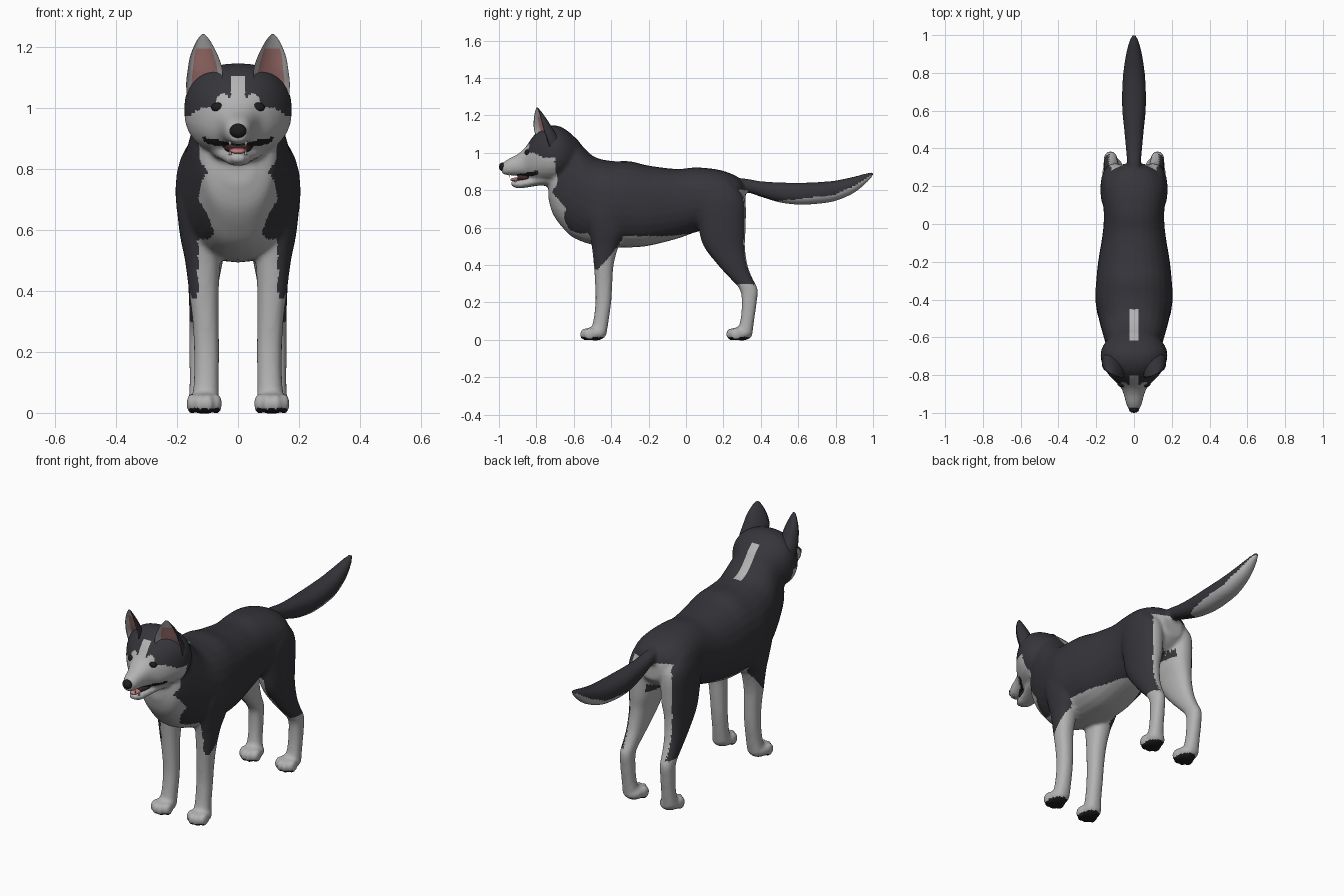
import bpy, bmesh, math
from mathutils import Vector, Matrix

if "Cube" in bpy.data.objects:
    bpy.data.objects.remove(bpy.data.objects["Cube"])

COLS = {"dark_coat": (.036, .036, .043), "light_coat": (.45, .45, .45), "black_skin": (.012, .012, .013),
        "ear_pink": (.42, .20, .19), "tongue_pink": (.55, .2, .2), "mouth_dark": (.05, .02, .02),
        "tooth_white": (.75, .74, .7)}
MATS = []
for n, c in COLS.items():
    m = bpy.data.materials.new(n)
    m.diffuse_color = (*c, 1)
    m.use_nodes = True
    m.node_tree.nodes["Principled BSDF"].inputs["Base Color"].default_value = m.diffuse_color
    MATS.append(m)
DARK, LIGHT, BLACK, PINK, TONGUE, MOUTH, TOOTH = range(7)


def catmull(rows, steps=5):
    out = []
    for i in range(len(rows) - 1):
        p = [rows[max(0, min(len(rows) - 1, i + k))] for k in (-1, 0, 1, 2)]
        for s in range(steps):
            t = s / steps
            out.append([.5 * (2 * b + (c - a) * t + (2 * a - 5 * b + 4 * c - d) * t * t
                              + (3 * b - a - 3 * c + d) * t ** 3) for a, b, c, d in zip(*p)])
    return out + [list(rows[-1])]


def superellipse(a, e=.88):
    f = lambda v: math.copysign(abs(v) ** e, v)
    return f(math.cos(a)), f(math.sin(a))


def loft(bm, rows, axis, shape=superellipse, n=28, paint=None):
    """rows: cx, cy, cz, half width, half height; rings stand across y or z."""
    rings = []
    for cx, cy, cz, rw, rh in catmull(rows):
        ring = []
        for k in range(n):
            u, v = shape(2 * math.pi * k / n)
            off = (u * rw, 0, v * rh) if axis == 'y' else (u * rw, v * rh, 0)
            ring.append(bm.verts.new((cx + off[0], cy + off[1], cz + off[2])))
        rings.append(ring)
    faces = [bm.faces.new(rings[0]), bm.faces.new(rings[-1])]
    for a, b in zip(rings, rings[1:]):
        for k in range(n):
            f = bm.faces.new((a[k], a[(k + 1) % n], b[(k + 1) % n], b[k]))
            if paint:
                f.material_index = paint((k + .5) / n, f.calc_center_median().z)
            faces.append(f)
    bmesh.ops.recalc_face_normals(bm, faces=faces)


def profile(rows):
    """y, bottom z, top z, half width -> loft rows."""
    return [(0, y, (b + t) / 2, w, (t - b) / 2) for y, b, t, w in rows]


def ball(bm, c, r):
    bmesh.ops.create_uvsphere(bm, u_segments=20, v_segments=12, radius=1,
                              matrix=Matrix.Translation(c) @ Matrix.Diagonal((*r, 1)))


def make(bm, name, mat=None):
    me = bpy.data.meshes.new(name)
    for m in MATS:
        me.materials.append(m)
    bm.normal_update()
    for f in bm.faces:
        f.smooth = True
        if mat is not None:
            f.material_index = mat
    bm.to_mesh(me)
    bm.free()
    ob = bpy.data.objects.new(name, me)
    bpy.context.collection.objects.link(ob)
    return ob


def graph(t, pts):
    if t <= pts[0][0]:
        return pts[0][1]
    for (a, u), (b, v) in zip(pts, pts[1:]):
        if t <= b:
            return u + (v - u) * (t - a) / (b - a)
    return pts[-1][1]


# ---- body: overlapping lofts fused by a voxel remesh
bm = bmesh.new()
# torso and neck
loft(bm, profile([(-.735, .75, .86, .05), (-.71, .67, .98, .11), (-.66, .60, 1.10, .14),
                  (-.6, .545, 1.085, .16), (-.5, .508, .985, .187), (-.4, .496, .957, .205),
                  (-.3, .494, .955, .2), (-.2, .503, .932, .19), (-.05, .54, .914, .166),
                  (.05, .575, .922, .16), (.15, .60, .914, .168), (.22, .62, .897, .16),
                  (.28, .66, .868, .125), (.318, .70, .82, .06)]), 'y')
# skull and muzzle
loft(bm, profile([(-.985, .888, .942, .026), (-.95, .88, .967, .042), (-.9, .878, .993, .055),
                  (-.86, .872, 1.028, .074), (-.82, .855, 1.085, .115), (-.78, .845, 1.125, .147),
                  (-.73, .84, 1.145, .172), (-.68, .845, 1.143, .176), (-.63, .87, 1.115, .155),
                  (-.57, .9, 1.06, .1)]), 'y')
# lower jaw
loft(bm, profile([(-.935, .825, .848, .02), (-.9, .81, .855, .04), (-.85, .815, .865, .053),
                  (-.78, .825, .885, .08), (-.7, .82, .92, .1)]), 'y')
# tail
loft(bm, profile([(.22, .79, .87, .035), (.32, .79, .862, .036), (.4, .765, .848, .043),
                  (.5, .735, .842, .052), (.6, .723, .84, .062), (.7, .727, .843, .063),
                  (.8, .743, .852, .057), (.9, .787, .873, .042), (.97, .845, .892, .024),
                  (1.004, .883, .898, .008)]), 'y')
FRONT = [(.14, -.42, .78, .05, .1), (.13, -.42, .68, .07, .12), (.122, -.42, .58, .068, .1),
         (.116, -.432, .5, .058, .072), (.112, -.44, .4, .049, .053), (.106, -.44, .3, .043, .046),
         (.103, -.442, .2, .041, .042), (.104, -.455, .1, .041, .041), (.108, -.47, .03, .046, .045)]
HIND = [(.1, .17, .84, .05, .08), (.1, .18, .75, .076, .135), (.1, .193, .6, .074, .126),
        (.108, .205, .5, .059, .11), (.115, .25, .4, .047, .079), (.12, .295, .33, .04, .06),
        (.124, .335, .27, .036, .048), (.124, .338, .2, .036, .04), (.122, .327, .1, .037, .037),
        (.118, .31, .03, .045, .045)]
for s in (1, -1):
    for rows, py in ((FRONT, -.485), (HIND, .297)):
        loft(bm, [(s * r[0], *r[1:]) for r in rows], 'z')
        # paw and toes
        ball(bm, (s * .111, py, .034), (.053, .06, .038))
        for tx, ty in ((.07, -.03), (.096, -.05), (.126, -.05), (.152, -.03)):
            ball(bm, (s * tx, py + ty, .03), (.0175, .034, .034))
body = make(bm, "dog_body", DARK)
mod = body.modifiers.new("fuse", 'REMESH')
mod.mode = 'VOXEL'
mod.voxel_size = .0095
mod = body.modifiers.new("soften", 'SMOOTH')
mod.factor, mod.iterations = .5, 5
me = bpy.data.meshes.new_from_object(body.evaluated_get(bpy.context.evaluated_depsgraph_get()))
body.modifiers.clear()
body.data = me
me.materials.clear()
for m in MATS:
    me.materials.append(m)

# ---- coat pattern
YLIM = [(.52, -.5), (.61, -.6), (.72, -.61), (.83, -.685), (.94, -.70), (1.02, -.72)]
XLIM = [(.55, .14), (.57, .10), (.59, .078), (.65, .10), (.7, .13), (.755, .12), (.79, .10), (.85, .14), (.88, .3)]
BROW = [(.02, 1.045), (.03, 1.03), (.045, 1.052), (.065, 1.04), (.078, 1.0), (.12, 1.0), (.16, .975)]
TAIL = [(.4, .70), (.5, .745), (.6, .752), (.8, .777), (.9, .825), (1, .885)]


def coat(c, n):
    ax, y, z = abs(c.x), c.y, c.z
    out = n.x if c.x > 0 else -n.x
    if z < .015 and n.z < -.4:
        return BLACK
    if y > .4:
        return LIGHT if z < graph(y, TAIL) else DARK
    if y < -.45 and z > .57:                       # face and chest
        if -.94 < y < -.79 and abs(z - .867 - (y + .93) * .2) < .012:
            return BLACK                           # lips
        if z > .96 and y > -.88:
            if ax < .02 and z < 1.105:
                return LIGHT                       # blaze
            return LIGHT if z < graph(ax, BROW) and y < -.70 else DARK
        return LIGHT if y < graph(z, YLIM) and ax < graph(z, XLIM) else DARK
    if y < -.34 and z < .57:                       # front legs
        return DARK if ax > .132 and z > .375 + max(0, y + .47) * 1.2 else LIGHT
    if y > .03:                                    # hindquarters
        inner = z < .6 and out < .05
        back = z < .8 and n.y > .55 and (ax < .12 or n.y > .85)
        return LIGHT if z < .295 or inner or back or (z < .57 and ax < .07) else DARK
    return LIGHT if z < .555 + .1 * max(0, y + .1) else DARK


for p in me.polygons:
    p.use_smooth = True
    p.material_index = coat(p.center, p.normal)


# ---- ears: crescent rings, open to the front
def crescent(a):
    v = math.sin(a)
    return math.cos(a), v if v >= 0 else -.5 * v


def ear_paint(k, z):
    if k < .5:
        return DARK
    return PINK if z < 1.195 and abs(math.cos(2 * math.pi * k)) < .68 else LIGHT


for s, side in ((1, "left"), (-1, "right")):
    bm = bmesh.new()
    loft(bm, [(s * x, y, z, w, h) for x, y, z, w, h in
              [(.115, -.755, 1.03, .052, .08), (.112, -.772, 1.08, .058, .085), (.108, -.785, 1.125, .057, .072),
               (.111, -.793, 1.17, .046, .052), (.113, -.797, 1.21, .028, .028), (.114, -.798, 1.232, .014, .012),
               (.114, -.798, 1.242, .004, .004)]], 'z', crescent, 32, ear_paint)
    for v in bm.verts:
        v.co.y += .45 * (abs(v.co.x) - .112)
    make(bm, side + "_ear")
    # eye
    bm = bmesh.new()
    ball(bm, (s * .064, -.846, 1.002), (.024, .017, .016))
    make(bm, side + "_eye", BLACK)
    # fangs
    bm = bmesh.new()
    for y, z, flip in ((-.912, .857, 1), (-.945, .88, -1)):
        bmesh.ops.create_cone(bm, cap_ends=True, segments=10, radius1=.005, radius2=.001, depth=.024,
                              matrix=Matrix.Translation((s * .026, y, z)) @ Matrix.Rotation(0 if flip > 0 else math.pi, 4, 'X'))
    make(bm, side + "_fangs", TOOTH)

# ---- nose, mouth and tongue
bm = bmesh.new()
ball(bm, (0, -.979, .925), (.028, .021, .024))
make(bm, "nose", BLACK)
bm = bmesh.new()
loft(bm, profile([(-.9, .85, .885, .03), (-.86, .85, .888, .042), (-.79, .855, .9, .055)]), 'y')
make(bm, "mouth_inside", MOUTH)
bm = bmesh.new()
loft(bm, profile([(-.937, .852, .86, .01), (-.925, .85, .866, .022), (-.88, .852, .872, .028),
                  (-.82, .86, .88, .028)]), 'y')
make(bm, "tongue", TONGUE)
